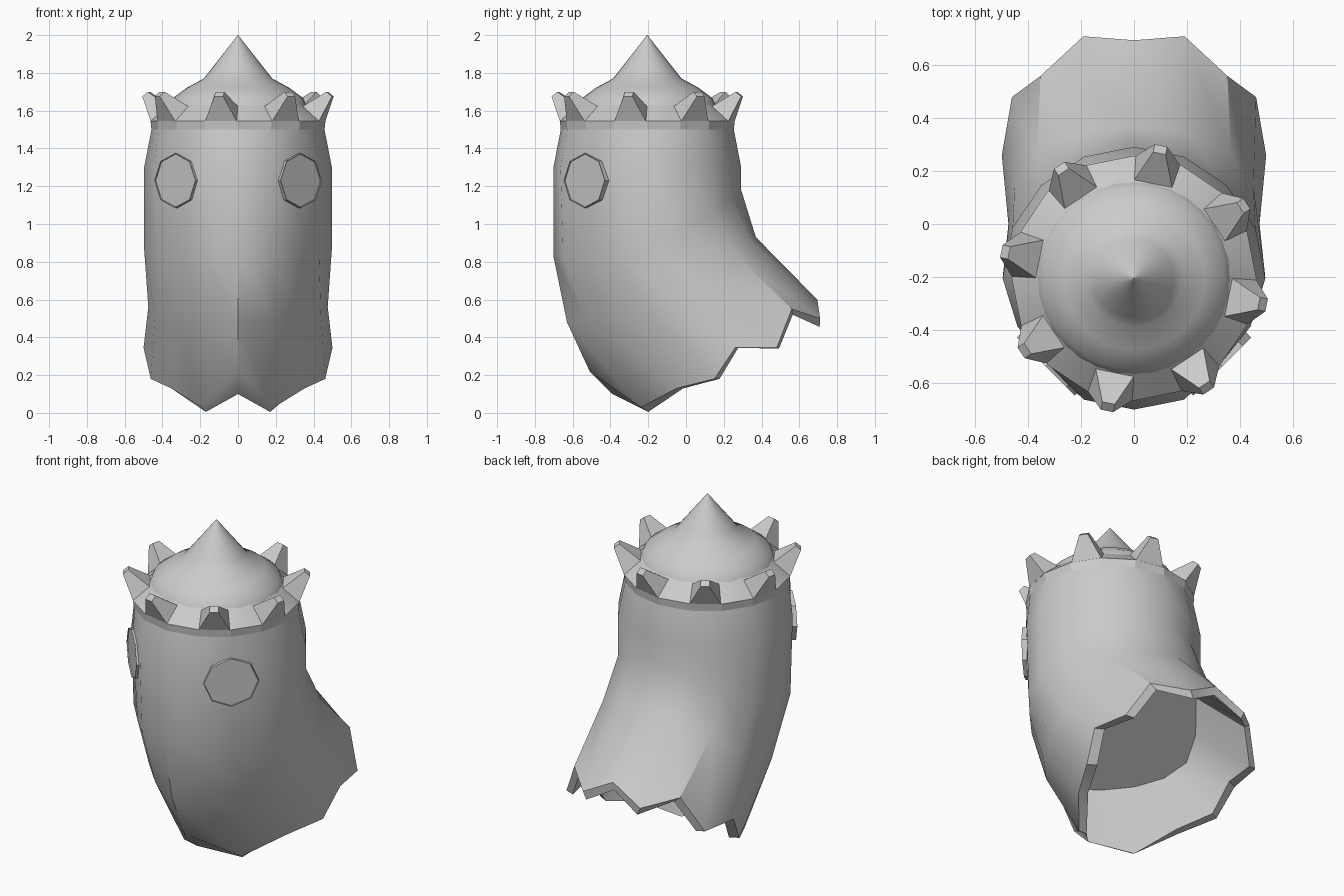
import bpy, bmesh
from math import sin, cos, pi, radians
from mathutils import Vector

if "Cube" in bpy.data.objects:
    bpy.data.objects.remove(bpy.data.objects["Cube"])

N = 16
AXIS_Y = -0.205


def make(name, verts, faces, smooth=None):
    mesh = bpy.data.meshes.new(name)
    mesh.from_pydata(verts, [], faces)
    bm = bmesh.new()
    bm.from_mesh(mesh)
    bmesh.ops.recalc_face_normals(bm, faces=bm.faces)
    bm.to_mesh(mesh)
    bm.free()
    ob = bpy.data.objects.new(name, mesh)
    bpy.context.collection.objects.link(ob)
    if smooth:
        bpy.ops.object.select_all(action='DESELECT')
        ob.select_set(True)
        bpy.context.view_layer.objects.active = ob
        bpy.ops.object.shade_smooth_by_angle(angle=radians(smooth))
    return ob


def bridge(rings, n, cap_start=False, cap_end=False):
    """Join equal rings of points into one skin."""
    verts = [p for r in rings for p in r]
    faces = [(k * n + i, k * n + (i + 1) % n, (k + 1) * n + (i + 1) % n, (k + 1) * n + i)
             for k in range(len(rings) - 1) for i in range(n)]
    if cap_start:
        faces.append(tuple(range(n)))
    if cap_end:
        faces.append(tuple(range((len(rings) - 1) * n, len(rings) * n)))
    return verts, faces


def half_ring(yz, width, widen=None):
    """Full ring from nine (y, z) points running front to back, mirrored in x."""
    ring = []
    for i in range(N):
        j = min(i, N - i)
        w = width * (widen or {}).get(j, 1)
        ring.append((w * sin(2 * pi * i / N), *yz[j]))
    return ring


def round_ring(r, heights, flat=None):
    """Upright ring; the front diagonals can be flattened to seat the eyes."""
    ring = []
    for i in range(N):
        j = min(i, N - i)
        k = r * (flat or {}).get(j, 1)
        a = 2 * pi * i / N
        ring.append((k * sin(a), AXIS_Y - k * cos(a), heights[j]))
    return ring


# Body: hollow skirt swept backwards, with a zigzag hem
waist = [.83, .83, .83, .84, .87, .96, 1.06, 1.14, 1.18]
knee = [(-.63, .48), (-.53, .49), (-.37, .50), (-.19, .52), (0, .56),
        (.14, .67), (.27, .83), (.345, .91), (.37, .93)]
hem = [(-.51, .22), (-.24, .03), (-.05, .13), (.15, .18), (.26, .345),
       (.48, .345), (.56, .55), (.71, .50), (.695, .60)]
drop = [0, 0, 0, 0, .005, -.005, -.03, -.045, -.05]
hem_in = [(y + .05 * (1 - i / 8) - .01 * i / 8, z + drop[i]) for i, (y, z) in enumerate(hem)]
hem_in[0] = (-.39, .10)
hem_in[1] = (-.20, .005)
knee_in = [(y * .82 - .02, z + .02) for y, z in knee]
rings = [round_ring(.458, [1.50] * 9),
         round_ring(.497, [1.30] * 9, {2: .93, 3: .96}),
         round_ring(.497, waist, {1: .97, 2: .885, 3: .935}),
         half_ring(knee, .475, {5: 1.03, 6: 1.09, 7: 1.05}),
         half_ring(hem, .50),
         half_ring(hem_in, .445),
         half_ring(knee_in, .39)]
make("body", *bridge(rings, N, False, True), smooth=30)


# Crown band, then dome and top point in one smooth profile
def lathe(name, profile, n, smooth):
    rs = [[(r * sin(2 * pi * i / n), AXIS_Y - r * cos(2 * pi * i / n), z) for i in range(n)]
          for r, z in profile]
    return make(name, *bridge(rs, n), smooth=smooth)


lathe("crown_band", [(.458, 1.50), (.463, 1.545), (.364, 1.63)], N, 20)
lathe("dome", [(.364, 1.625), (.345, 1.667), (.27, 1.722), (.182, 1.77),
               (.15, 1.81), (.001, 2.0)], 32, 60)

# Crown spikes: tapered blocks leaning outwards
for k in range(8):
    a = radians(78.5 + 45 * k)
    out, side = Vector((cos(a), sin(a), 0)), Vector((-sin(a), cos(a), 0))
    centre = Vector((0, AXIS_Y, 0))

    def at(r, s, z):
        return centre + out * r + side * s + Vector((0, 0, z))
    base = [at(.455, -.085, 1.545), at(.455, .085, 1.545), at(.36, .075, 1.62), at(.36, -.075, 1.62)]
    tip = [at(.512, -.024, 1.675), at(.512, .024, 1.675), at(.482, .024, 1.70), at(.482, -.024, 1.70)]
    make("crown_spike", *bridge([base, tip], 4, False, True))

# Eyes: thin eight-sided discs with a slight lip, on the flattened front diagonals
for sx in (-1, 1):
    out = Vector((sx * sin(pi / 4), -cos(pi / 4), 0))
    side = Vector((-out.y, out.x, 0))
    rs = []
    for d, size in ((.44, 1), (.472, 1), (.472, .97), (.466, .965)):
        c = Vector((0, AXIS_Y, 1.23)) + out * d
        rs.append([c + side * (.155 * size * sin(pi * i / 4)) + Vector((0, 0, .145 * size * cos(pi * i / 4)))
                   for i in range(8)])
    make("eye", *bridge(rs, 8, False, True))
